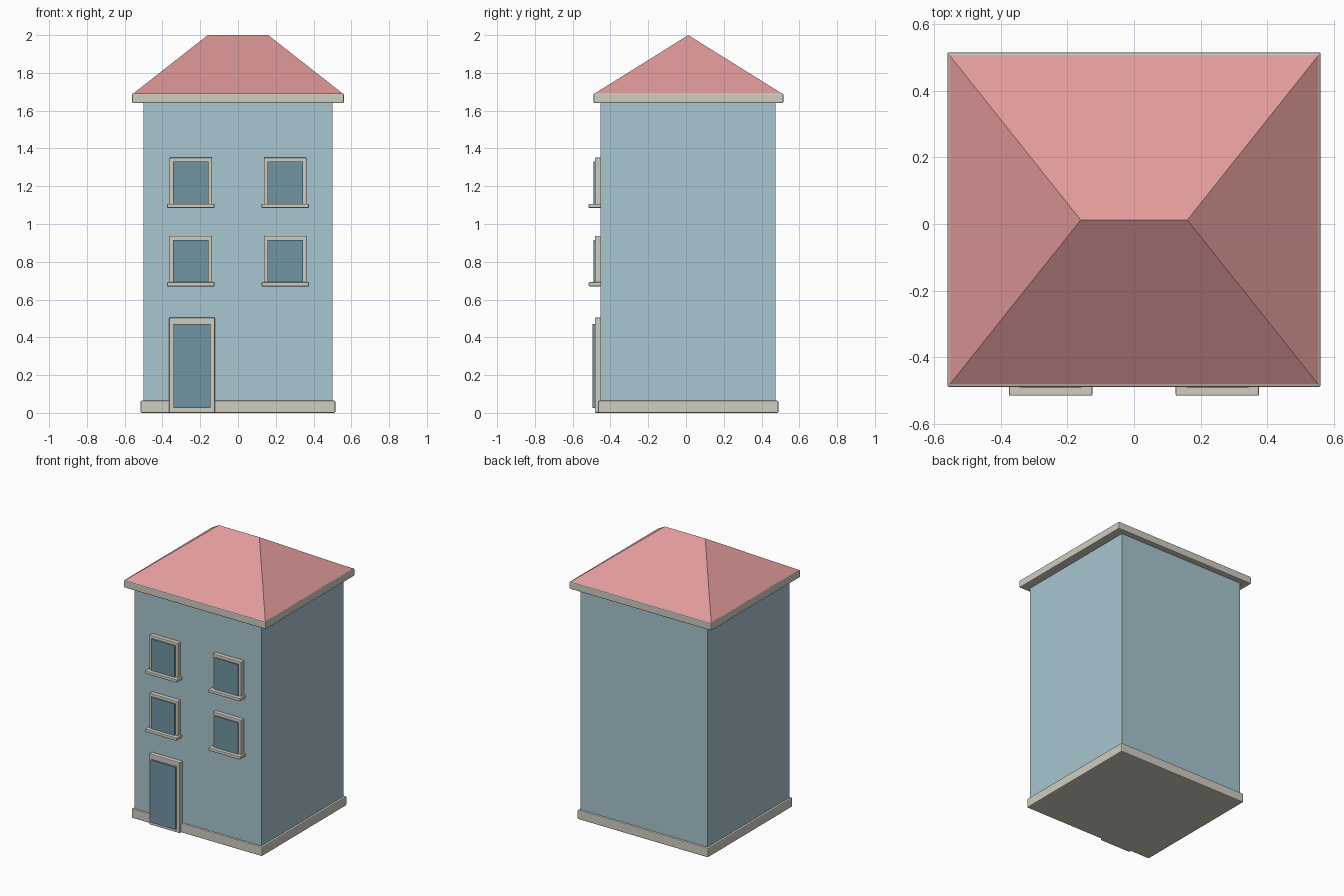
import bpy, bmesh

if "Cube" in bpy.data.objects:
    bpy.data.objects.remove(bpy.data.objects["Cube"])


def srgb(r, g, b):
    lin = lambda c: ((c / 255 + 0.055) / 1.055) ** 2.4
    return (lin(r), lin(g), lin(b), 1)


def material(name, rgb):
    m = bpy.data.materials.new(name)
    m.diffuse_color = srgb(*rgb)
    m.use_nodes = True
    m.node_tree.nodes["Principled BSDF"].inputs["Base Color"].default_value = m.diffuse_color
    return m


WALL = material("pale blue wall", (168, 198, 208))
TRIM = material("stone trim", (208, 205, 192))
ROOF = material("pink roof", (225, 154, 154))
GLASS = material("dark blue glass", (111, 149, 162))


def finish(name, bm, mat, bevel):
    mesh = bpy.data.meshes.new(name)
    bm.normal_update()
    bm.to_mesh(mesh)
    bm.free()
    mesh.materials.append(mat)
    ob = bpy.data.objects.new(name, mesh)
    bpy.context.collection.objects.link(ob)
    if bevel:
        mod = ob.modifiers.new("soft edges", 'BEVEL')
        mod.width = bevel
        mod.segments = 2
        mod.limit_method = 'ANGLE'
    return ob


def box(name, x, y, z, mat, bevel=0.0):
    """Box from (min, max) ranges on each axis."""
    bm = bmesh.new()
    bmesh.ops.create_cube(bm, size=1)
    for v in bm.verts:
        v.co = [r[0] if c < 0 else r[1] for c, r in zip(v.co, (x, y, z))]
    return finish(name, bm, mat, bevel)


# main body
box("walls", (-0.5, 0.5), (-0.452, 0.474), (0.01, 1.66), WALL)
box("plinth", (-0.515, 0.515), (-0.466, 0.489), (0, 0.065), TRIM, 0.006)
box("cornice", (-0.56, 0.56), (-0.489, 0.515), (1.64, 1.692), TRIM, 0.006)

# hipped roof: a box whose top collapses to the ridge
bm = bmesh.new()
bmesh.ops.create_cube(bm, size=1)
for v in bm.verts:
    top = v.co.z > 0
    sx, sy = (1 if v.co.x > 0 else -1), (1 if v.co.y > 0 else -1)
    v.co = (sx * (0.16 if top else 0.558), 0.012 + sy * (0 if top else 0.5),
            2.0 if top else 1.688)
bmesh.ops.remove_doubles(bm, verts=bm.verts, dist=0.0001)
finish("roof", bm, ROOF, 0)

# windows: surround, pane and sill
for floor, z in (("lower", 0.67), ("upper", 1.085)):
    for side, cx in (("left", -0.25), ("right", 0.25)):
        tag = f"{floor}_{side}"
        box(f"window_frame_{tag}", (cx - 0.113, cx + 0.113), (-0.482, -0.445),
            (z + 0.01, z + 0.267), TRIM, 0.005)
        box(f"window_pane_{tag}", (cx - 0.093, cx + 0.093), (-0.490, -0.481),
            (z + 0.015, z + 0.246), GLASS)
        box(f"window_sill_{tag}", (cx - 0.125, cx + 0.125), (-0.515, -0.445),
            (z, z + 0.022), TRIM, 0.004)

# door
box("door_frame", (-0.365, -0.122), (-0.482, -0.445), (0, 0.505), TRIM, 0.005)
box("door_panel", (-0.342, -0.146), (-0.496, -0.481), (0.025, 0.47), GLASS)
